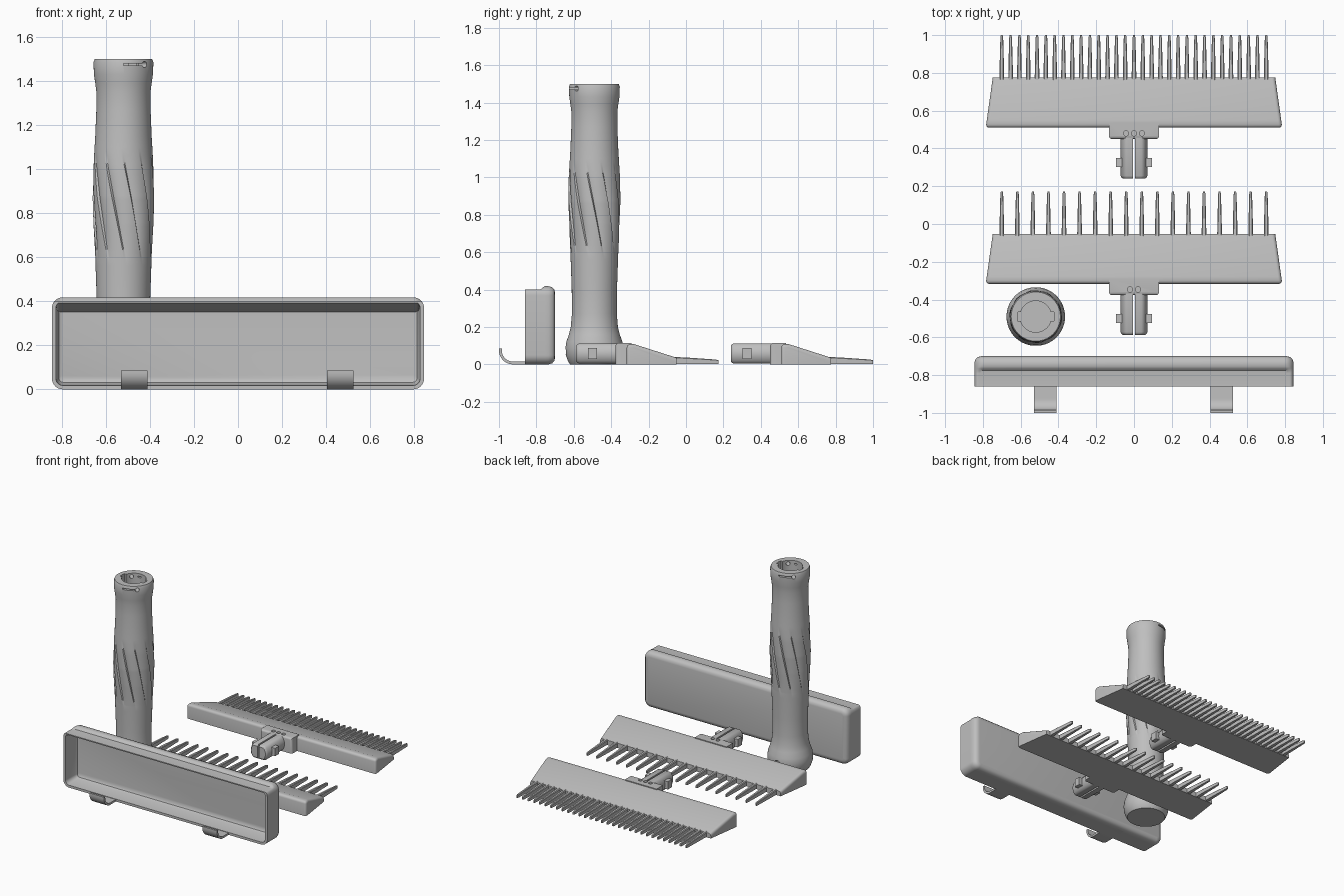
import bpy, bmesh
from math import sin, cos, pi, atan2, sqrt
from mathutils import Vector

if "Cube" in bpy.data.objects:
    bpy.data.objects.remove(bpy.data.objects["Cube"])

grey = bpy.data.materials.new("plain grey")
grey.use_nodes = True
grey.diffuse_color = (0.52, 0.52, 0.52, 1)
grey.node_tree.nodes["Principled BSDF"].inputs["Base Color"].default_value = grey.diffuse_color


def finish(name, bm, angle=35):
    """Turn a bmesh into a shaded object."""
    bmesh.ops.recalc_face_normals(bm, faces=bm.faces)
    mesh = bpy.data.meshes.new(name)
    bm.to_mesh(mesh)
    bm.free()
    obj = bpy.data.objects.new(name, mesh)
    bpy.context.collection.objects.link(obj)
    mesh.materials.append(grey)
    shade(obj, angle)
    return obj


def shade(obj, angle=35):
    bpy.ops.object.select_all(action='DESELECT')
    obj.select_set(True)
    bpy.context.view_layer.objects.active = obj
    bpy.ops.object.shade_smooth_by_angle(angle=angle * pi / 180)


def loft(bm, loops):
    """Skin closed loops of equal length and cap both ends."""
    rings = [[bm.verts.new(p) for p in loop] for loop in loops]
    n = len(rings[0])
    for a, b in zip(rings, rings[1:]):
        for i in range(n):
            j = (i + 1) % n
            bm.faces.new((a[i], a[j], b[j], b[i]))
    bm.faces.new(rings[0])
    bm.faces.new(rings[-1])
    return rings


def box(bm, lo, hi):
    corners = [(lo[0], lo[1]), (hi[0], lo[1]), (hi[0], hi[1]), (lo[0], hi[1])]
    loft(bm, [[(x, y, z) for x, y in corners] for z in (lo[2], hi[2])])


def rod(bm, start, end, radius, n=24):
    """Cylinder between two points."""
    start, end = Vector(start), Vector(end)
    q = (end - start).to_track_quat('Z', 'Y')
    circle = [q @ Vector((radius * cos(2 * pi * i / n), radius * sin(2 * pi * i / n), 0)) for i in range(n)]
    loft(bm, [[p + c for c in circle] for p in (start, end)])


def cut(obj, cutter_bm):
    """Subtract a cutter and discard it."""
    cutter = finish("cutter", cutter_bm)
    cutter.hide_render = True
    mod = obj.modifiers.new("cut", 'BOOLEAN')
    mod.operation, mod.solver, mod.object = 'DIFFERENCE', 'EXACT', cutter
    bpy.ops.object.select_all(action='DESELECT')
    bpy.context.view_layer.objects.active = obj
    obj.select_set(True)
    bpy.ops.object.modifier_apply(modifier=mod.name)
    bpy.data.objects.remove(cutter)
    shade(obj)


# Handle: turned body with spiral grip grooves and a keyed socket
HX, HY, N, GROOVES = -0.52, -0.49, 160, 10
outline = [(0, .13), (.015, .14), (.05, .153), (.085, .155), (.12, .15), (.16, .136), (.2, .126),
           (.27, .12), (.4, .121), (.6, .128), (.75, .136), (.87, .14), (1.0, .137), (1.15, .128),
           (1.27, .123), (1.35, .123), (1.39, .128), (1.43, .134), (1.485, .136), (1.5, .13)]


def body_radius(z):
    for (z0, r0), (z1, r1) in zip(outline, outline[1:]):
        if z <= z1:
            return r0 + (r1 - r0) * (z - z0) / (z1 - z0)
    return outline[-1][1]


def handle_ring(z, radius):
    turn = -1.5 * (min(max(z, .55), 1.12) - .85)
    ring = []
    for i in range(N):
        a = 2 * pi * i / N + turn
        r = radius(i, a)
        ring.append((HX + r * cos(a), HY + r * sin(a), z))
    return ring


def grip(z):
    def radius(i, a):
        fade = max(0, 1 - ((z - .83) / .25) ** 2)
        t = (i * GROOVES / N) % 1
        return body_radius(z) - .011 * fade * (1 - t) ** 3
    return radius


def socket(i, a):
    return .098 if abs(sin(a)) < .28 else .083


levels = sorted({z for z, r in outline} | {.56 + .02 * k for k in range(28)})
loops = [handle_ring(z, grip(z)) for z in levels]
loops += [handle_ring(z, socket) for z in (1.5, 1.26)]
bm = bmesh.new()
loft(bm, loops)
handle = finish("handle", bm)

# Locking slots near the handle's top and a hanging hole through its base
bm = bmesh.new()
for s in (1, -1):
    xs = sorted((HX, HX + s * .095))
    ys = sorted((HY - s * .2, HY - s * .08))
    box(bm, (xs[0], ys[0], 1.47), (xs[1], ys[1], 1.48))
cut(handle, bm)
bm = bmesh.new()
for s in (1, -1):
    rod(bm, (HX + s * .05, HY - s * .05, 1.475), (HX + s * .14, HY - s * .14, 1.475), .014)
rod(bm, (HX, HY - .3, .075), (HX, HY + .3, .075), .024)
cut(handle, bm)


# Cover: open tray with a stepped top and sloping inner ceiling
def tray_loop(y, inset, top, r=.05):
    r = max(r - inset, .02)
    x, lo, hi = .845 - inset, inset, .418 - inset
    pts = []
    for k, (cx, cz) in enumerate([(x - r, hi - r), (r - x, hi - r), (r - x, lo + r), (x - r, lo + r)]):
        for s in range(9):
            a = (k + s / 8) * pi / 2
            pts.append((cx + r * cos(a), y, min(cz + r * sin(a), top)))
    return pts


sections = [(-.70, .035, 1), (-.704, .018, 1), (-.715, .006, 1), (-.735, 0, 1), (-.755, 0, .418),
            (-.765, 0, .412), (-.775, 0, .402), (-.79, 0, .4), (-.86, 0, .4),
            (-.86, .018, .392), (-.76, .024, .358), (-.74, .032, .354), (-.732, .045, .35)]
bm = bmesh.new()
loft(bm, [tray_loop(*s) for s in sections])
finish("cover_tray", bm)

# Curled clips on the cover's lower edge
for side, cx in (("right", -.47), ("left", .465)):
    outer = [(-.74, 0)] + [(-.925 - .075 * sin(a), .075 - .075 * cos(a)) for a in [pi / 20 * k for k in range(11)]]
    inner = [(-.925 - .06 * sin(a), .075 - .06 * cos(a)) for a in [pi / 20 * k for k in range(10, -1, -1)]]
    profile = outer + [(-1, .085), (-.985, .085)] + inner + [(-.74, .015)]
    bm = bmesh.new()
    loft(bm, [[(cx + dx, y, z) for y, z in profile] for dx in (-.06, .06)])
    finish(side + "_cover_clip", bm)


def comb(label, dy, teeth, dots):
    # Tapered wedge head
    profile = [(.51, 0), (.51, .108), (.55, .108), (.775, .036), (.775, 0)]
    bm = bmesh.new()
    loft(bm, [[(s * (.785 - .14 * (y - .51)), y + dy, z) for y, z in profile] for s in (-1, 1)])
    soft = [e for e in bm.edges if max(v.co.z for v in e.verts) > .05
            and not all(abs(v.co.y - dy - .55) < .001 for v in e.verts)]
    bmesh.ops.bevel(bm, geom=soft, offset=.018, segments=4, profile=.5, affect='EDGES')
    finish(label + "_head", bm)

    # Row of tapered teeth
    bm = bmesh.new()
    for k in range(teeth):
        cx = -.7 + 1.4 * k / (teeth - 1)
        rows = []
        for y, w, top in ((.76, .0125, .04), (.84, .0115, .036), (.985, .0075, .026), (1.0, .005, .022)):
            c = w * .4
            rows.append([(cx + x, y + dy, z) for x, z in (
                (-w, .003), (w, .003), (w, top - c), (w - c, top), (c - w, top), (-w, top - c))])
        loft(bm, rows)
    finish(label + "_teeth", bm)

    # Collar with size-marking dimples
    bm = bmesh.new()
    box(bm, (-.132, .45 + dy, 0), (.132, .535 + dy, .114))
    soft = [e for e in bm.edges if all(v.co.y < .5 + dy for v in e.verts) and max(v.co.z for v in e.verts) > .05]
    bmesh.ops.bevel(bm, geom=soft, offset=.016, segments=4, profile=.5, affect='EDGES')
    collar = finish(label + "_collar", bm)
    bm = bmesh.new()
    for k in range(dots):
        cx = (k - (dots - 1) / 2) * .042
        rod(bm, (cx, .48 + dy, .09), (cx, .48 + dy, .15), .014)
    cut(collar, bm)

    # Split plug with locking lugs
    bm = bmesh.new()
    for s in (-1, 1):
        rows = []
        for y, shrink in ((.46, 0), (.255, 0), (.245, .005), (.24, .012)):
            r = .071 - shrink
            row = []
            for k in range(17):
                a = -pi / 2 + pi * k / 16
                z = max(min(r * sin(a), .054 - shrink), shrink - .054)
                row.append((s * max(r * cos(a), .006 + .0001 * (8 - abs(k - 8))), y + dy, .058 + z))
            rows.append(row)
        loft(bm, rows)
        xs = sorted((s * .05, s * .095))
        box(bm, (xs[0], .303 + dy, .03), (xs[1], .35 + dy, .088))
    finish(label + "_plug", bm)


comb("fine_comb", 0, 31, 3)
comb("coarse_comb", -.827, 18, 2)
